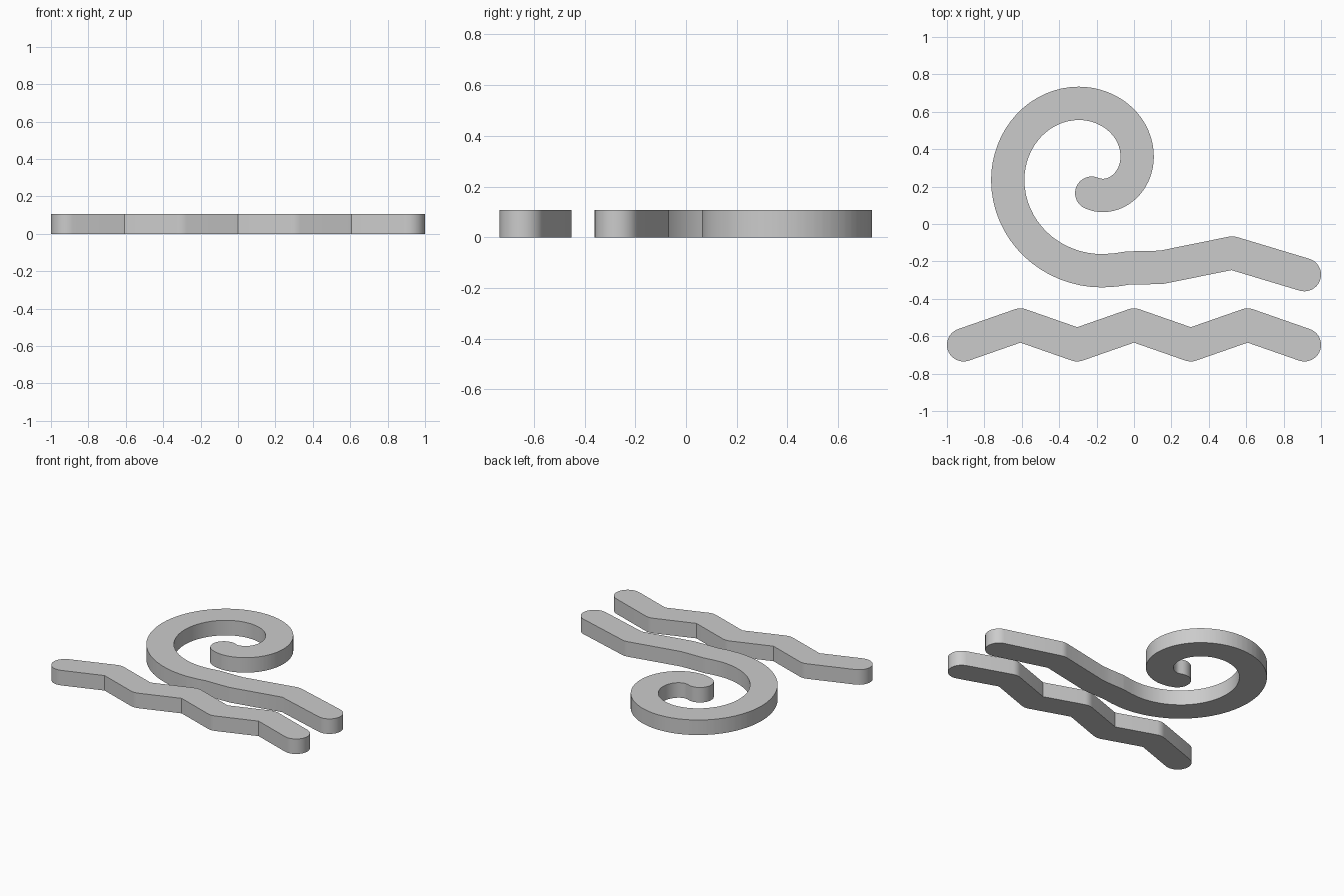
import bpy, bmesh
from math import sin, cos, pi, radians, atan2, ceil
from mathutils import Vector

cube = bpy.data.objects.get("Cube")
if cube:
    bpy.data.objects.remove(cube, do_unlink=True)

RADIUS = 0.089   # half the stroke width
HEIGHT = 0.107

grey = bpy.data.materials.new("plain grey")
grey.use_nodes = True
colour = (0.6, 0.6, 0.6, 1)
grey.diffuse_color = colour
grey.node_tree.nodes["Principled BSDF"].inputs["Base Color"].default_value = colour


def arc(centre, start, sweep):
    """Points on a round corner or cap."""
    steps = max(1, ceil(abs(sweep) / radians(9)))
    return [centre + RADIUS * Vector((cos(start + sweep * i / steps), sin(start + sweep * i / steps)))
            for i in range(steps + 1)]


def right_side(path):
    """Right-hand offset of a path: rounded outer joins, mitred inner joins, round end cap."""
    out = []
    for before, here, after in zip(path, path[1:], path[2:]):
        a, b = (here - before).normalized(), (after - here).normalized()
        turn = atan2(a.x * b.y - a.y * b.x, a.dot(b))
        normal_a, normal_b = Vector((a.y, -a.x)), Vector((b.y, -b.x))
        if turn > 0:
            out += arc(here, atan2(normal_a.y, normal_a.x), turn)
        else:
            out.append(here + (normal_a + normal_b) * RADIUS / (1 + normal_a.dot(normal_b)))
    d = path[-1] - path[-2]
    return out + arc(path[-1], atan2(-d.x, d.y), pi)


def stroke(name, points):
    """Extrude a round-ended band of even width along a path."""
    path = [Vector(p) for p in points]
    outline = right_side(path) + right_side(path[::-1])
    bm = bmesh.new()
    base = bm.faces.new([bm.verts.new((p.x, p.y, 0)) for p in outline])
    bmesh.ops.remove_doubles(bm, verts=bm.verts[:], dist=0.0005)
    top = bmesh.ops.extrude_face_region(bm, geom=bm.faces[:], use_keep_orig=True)
    bmesh.ops.translate(bm, vec=(0, 0, HEIGHT),
                        verts=[v for v in top["geom"] if isinstance(v, bmesh.types.BMVert)])
    bmesh.ops.recalc_face_normals(bm, faces=bm.faces[:])
    mesh = bpy.data.meshes.new(name)
    bm.to_mesh(mesh)
    bm.free()
    mesh.materials.append(grey)
    obj = bpy.data.objects.new(name, mesh)
    bpy.context.collection.objects.link(obj)
    bpy.ops.object.select_all(action="DESELECT")
    obj.select_set(True)
    bpy.context.view_layer.objects.active = obj
    bpy.ops.object.shade_smooth_by_angle(angle=radians(30))


# Zigzag ripple along the front
stroke("front_ripple", [(x * 0.3037, -0.54 if x % 2 == 0 else -0.646) for x in range(-3, 4)])

# Curling wave: a bent tail, then a spiral of quarter ellipses
curl = [(0.911, -0.271), (0.525, -0.155), (0.15, -0.231), (0.06, -0.234), (-0.03, -0.235), (-0.1, -0.246)]
corners = [(-0.17, -0.25), (-0.675, 0.235), (-0.295, 0.645), (0.017, 0.36), (-0.17, 0.152)]
for i, (p, q) in enumerate(zip(corners, corners[1:])):
    # Even quarters leave horizontally, odd ones vertically
    cx, cy = (p[0], q[1]) if i % 2 == 0 else (q[0], p[1])
    for k in range(16):
        s, c = sin(k * pi / 32), cos(k * pi / 32)
        u, v = (s, c) if i % 2 == 0 else (c, s)
        end_x, end_y = (q[0], p[1]) if i % 2 == 0 else (p[0], q[1])
        curl.append((cx + (end_x - cx) * u, cy + (end_y - cy) * v))
curl += [corners[-1], (-0.2, 0.156), (-0.226, 0.165)]
stroke("curling_wave", curl)
